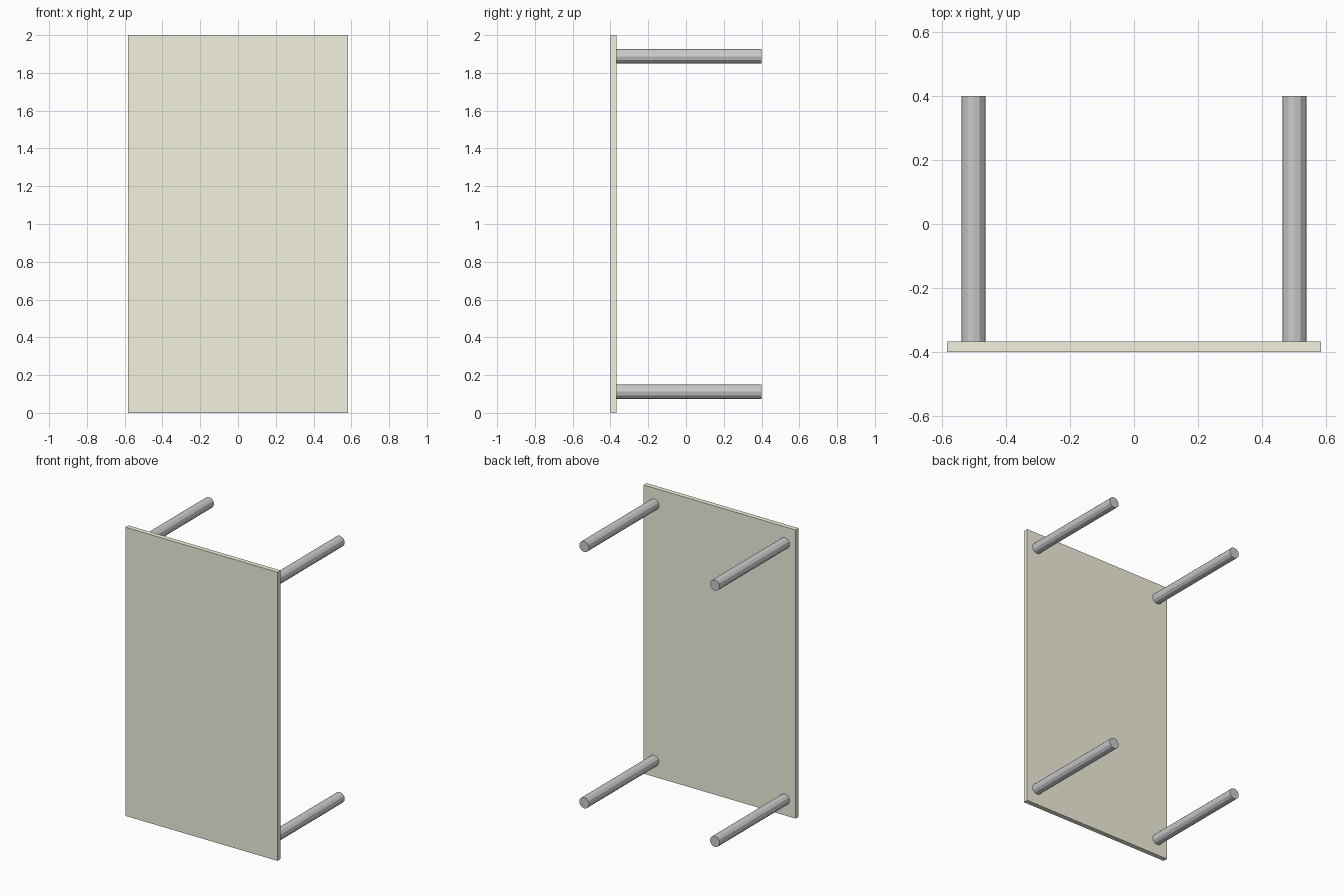
import bpy
from math import pi

if "Cube" in bpy.data.objects:
    bpy.data.objects.remove(bpy.data.objects["Cube"])

PANEL_BACK = -0.367
DEPTH = 0.4

# Upright rectangular top panel
bpy.ops.mesh.primitive_cube_add(size=1, location=(0, (PANEL_BACK - DEPTH) / 2, 1))
panel = bpy.context.object
panel.name = "table_top"
panel.scale = (1.166, PANEL_BACK + DEPTH, 2)
bpy.ops.object.transform_apply(location=False, rotation=False, scale=True)
cream = bpy.data.materials.new("cream")
cream.diffuse_color = (0.9, 0.88, 0.73, 1)
cream.use_nodes = True
cream.node_tree.nodes["Principled BSDF"].inputs["Base Color"].default_value = cream.diffuse_color
panel.data.materials.append(cream)


# Twelve-sided legs reaching back from the panel corners
def add_leg(name, x, z):
    bpy.ops.mesh.primitive_cylinder_add(
        vertices=12, radius=0.0375, depth=DEPTH - PANEL_BACK,
        location=(x, (DEPTH + PANEL_BACK) / 2, z), rotation=(pi / 2, 0, 0))
    bpy.context.object.name = name


for side, x in (("left", -0.501), ("right", 0.501)):
    for level, z in (("lower", 0.112), ("upper", 1.888)):
        add_leg(f"{level}_{side}_leg", x, z)
